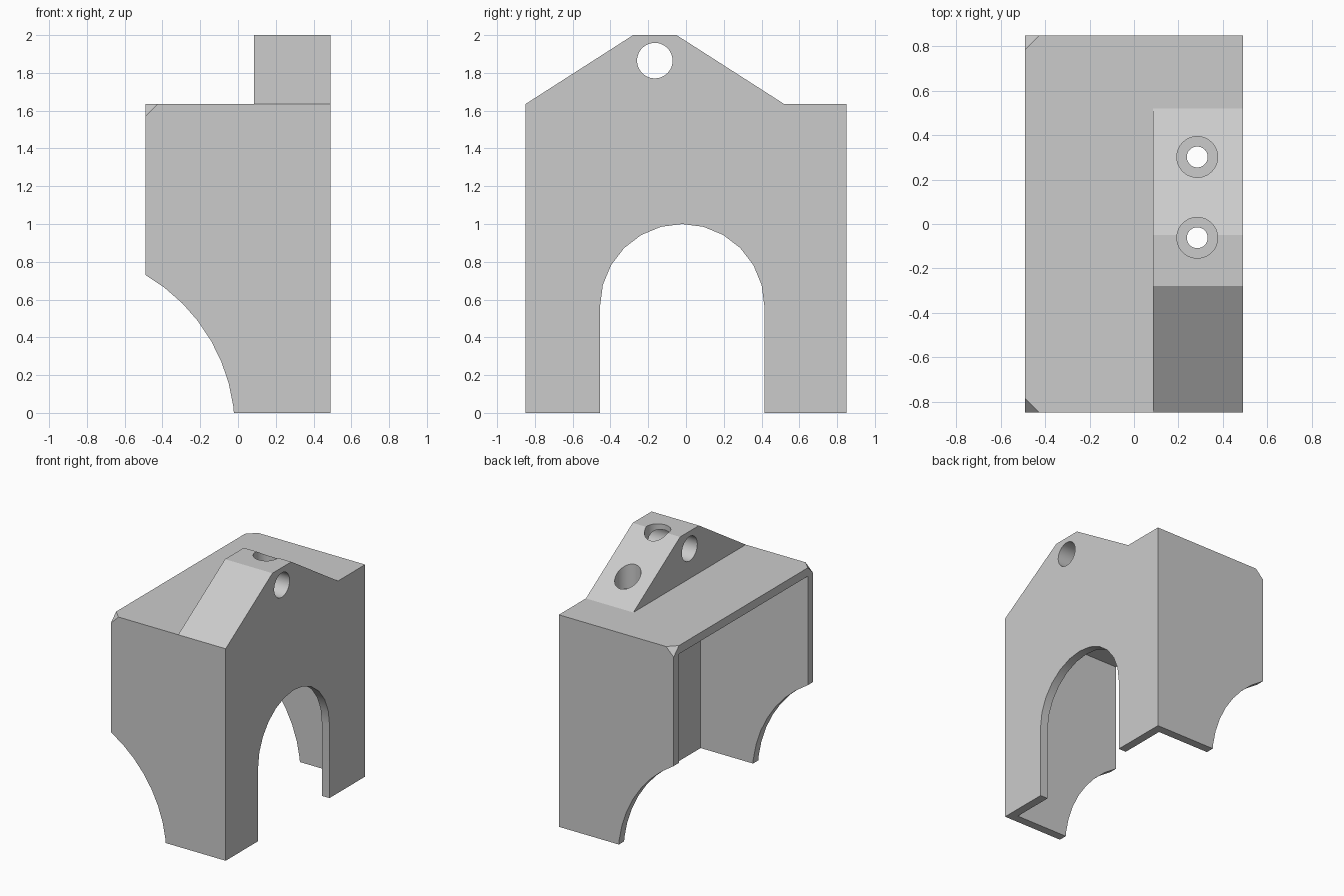
import bpy, bmesh, math
from mathutils import Vector

old = bpy.data.objects.get("Cube")
if old:
    bpy.data.objects.remove(old, do_unlink=True)

# Overall sizes
HX, HY, DECK, TOP, WALL = 0.49, 0.85, 1.635, 2.0, 0.065

grey = bpy.data.materials.new("plain grey")
grey.use_nodes = True
colour = (0.6, 0.6, 0.6, 1)
grey.diffuse_color = colour
grey.node_tree.nodes["Principled BSDF"].inputs["Base Color"].default_value = colour


def prism(name, points, axis, start, end):
    """Extrude a 2D outline along one axis, from start to end."""
    def place(a, b, depth):
        return {"x": (depth, a, b), "y": (a, depth, b), "z": (a, b, depth)}[axis]

    bm = bmesh.new()
    face = bm.faces.new([bm.verts.new(place(a, b, start)) for a, b in points])
    extruded = bmesh.ops.extrude_face_region(bm, geom=[face])["geom"]
    shift = Vector(place(0, 0, end - start))
    bmesh.ops.translate(bm, vec=shift, verts=[v for v in extruded if isinstance(v, bmesh.types.BMVert)])
    bmesh.ops.recalc_face_normals(bm, faces=bm.faces)
    return finish(name, bm)


def finish(name, bm):
    mesh = bpy.data.meshes.new(name)
    bm.to_mesh(mesh)
    bm.free()
    mesh.materials.append(grey)
    obj = bpy.data.objects.new(name, mesh)
    bpy.context.collection.objects.link(obj)
    return obj


def arc(cx, cy, r, a0, a1, steps):
    angles = [a0 + (a1 - a0) * i / steps for i in range(steps + 1)]
    return [(cx + r * math.cos(a), cy + r * math.sin(a)) for a in angles]


def circle(cx, cy, r):
    return arc(cx, cy, r, 0, math.tau, 48)[:-1]


def rect(a0, a1, b0, b1):
    return [(a0, b0), (a1, b0), (a1, b1), (a0, b1)]


def cut(target, cutter):
    cutter.hide_render = True
    mod = target.modifiers.new("cut", "BOOLEAN")
    mod.operation = "DIFFERENCE"
    mod.solver = "EXACT"
    mod.object = cutter
    bpy.context.view_layer.objects.active = target
    bpy.ops.object.modifier_apply(modifier=mod.name)
    bpy.data.objects.remove(cutter, do_unlink=True)


# Solid body with the ridge outline
outline = [(-HY, 0), (HY, 0), (HY, DECK), (0.52, DECK), (-0.05, TOP), (-0.28, TOP), (-HY, DECK)]
body = prism("bracket_body", outline, "x", -HX, HX)

# Flat deck beside the ridge, and the hollow open to the side and below
cut(body, prism("deck_cutter", rect(-1, 0.085, -1, 1), "z", DECK, 3))
cut(body, prism("hollow_cutter", rect(-1, HX - WALL, WALL - HY, HY - WALL), "z", -1, DECK - WALL))

# Arched doorway in the side wall
arch = [(-0.455, -1), (0.415, -1)] + arc(-0.02, 0.565, 0.435, 0, math.pi, 12)
cut(body, prism("arch_cutter", arch, "x", 0.2, 1))

# Curved scoop through the lower edge of both end walls
scoop = circle(-0.966, -0.092, 0.95)
cut(body, prism("scoop_cutter", scoop, "y", -1, 1))

# Cross hole and two counterbored screw holes in the ridge
cut(body, prism("cross_hole_cutter", circle(-0.165, 1.865, 0.094), "x", -1, 1))
for y in (-0.062, 0.302):
    cut(body, prism("counterbore_cutter", circle(0.285, y, 0.092), "z", DECK + 0.005, 3))
    cut(body, prism("screw_hole_cutter", circle(0.285, y, 0.047), "z", 1, 3))

# Clipped top corners on the open side
for side in (-1, 1):
    bm = bmesh.new()
    corner = Vector((-HX, side * HY, DECK))
    out = Vector((-1, side, 1)) * 0.05
    reach = WALL + 0.15
    verts = [bm.verts.new(corner + out)]
    for step in ((1, 0, 0), (0, -side, 0), (0, 0, -1)):
        verts.append(bm.verts.new(corner + out + Vector(step) * reach))
    bmesh.ops.convex_hull(bm, input=verts)
    bmesh.ops.recalc_face_normals(bm, faces=bm.faces)
    cut(body, finish("corner_cutter", bm))

# Smooth the curves, keep the edges sharp
bpy.ops.object.select_all(action="DESELECT")
body.select_set(True)
bpy.context.view_layer.objects.active = body
bpy.ops.object.shade_smooth_by_angle(angle=math.radians(30))
